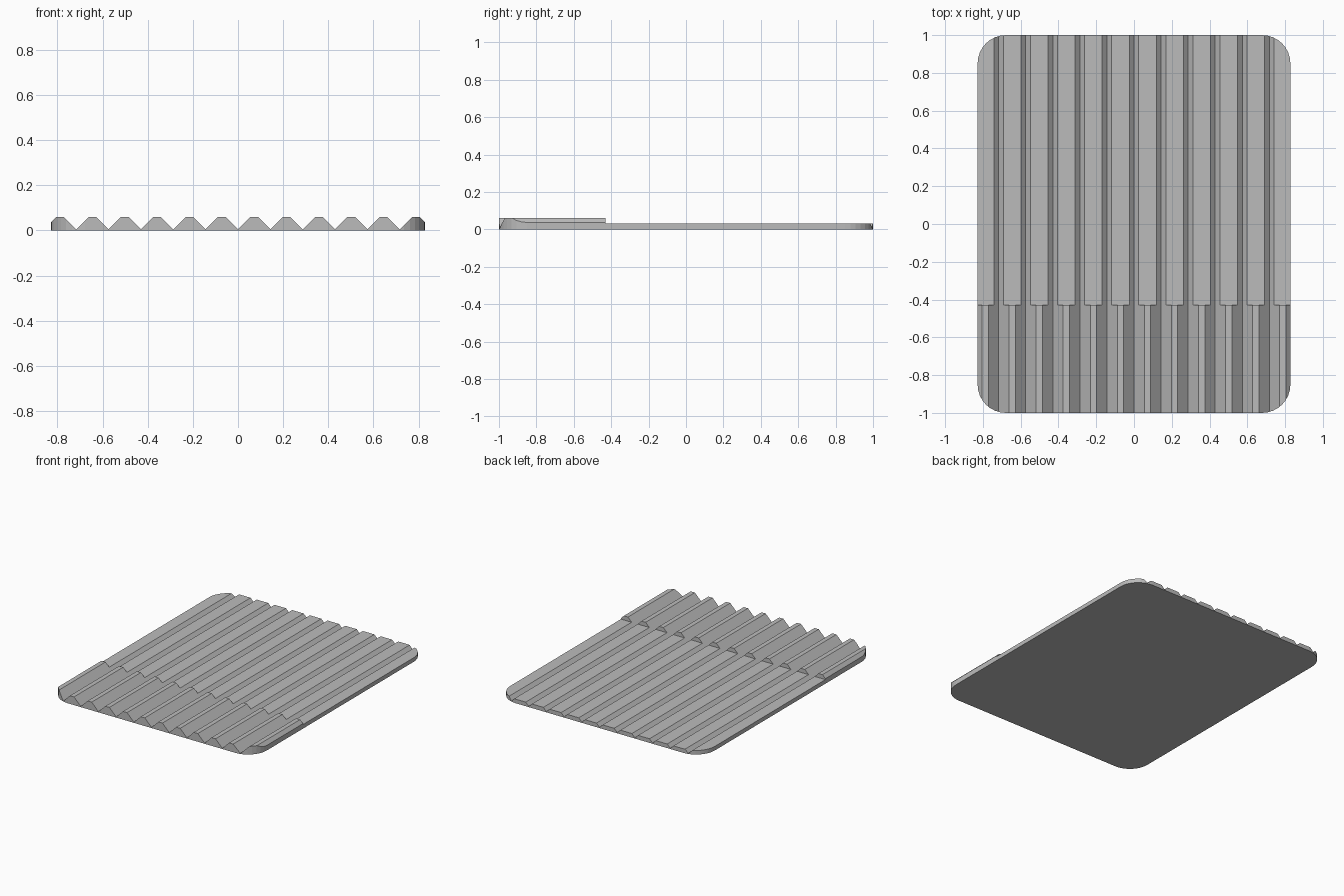
import bpy
import bmesh
from math import pi, cos, sin

HALF_X, HALF_Y = 0.828, 1.0
HEIGHT, LOW_HEIGHT = 0.06, 0.03
STEP_Y = -0.43
RADIUS, SEGMENTS = 0.15, 8
PITCH, VALLEY_Z = 0.1433, 0.005

cube = bpy.data.objects.get("Cube")
if cube:
    bpy.data.objects.remove(cube, do_unlink=True)

grey = bpy.data.materials.new("mid grey")
grey.use_nodes = True
grey.diffuse_color = (0.5, 0.5, 0.5, 1)
bsdf = next(n for n in grey.node_tree.nodes if n.type == "BSDF_PRINCIPLED")
bsdf.inputs["Base Color"].default_value = grey.diffuse_color


def add_prism(bm, points, offset):
    """Extrude a closed outline by an offset vector."""
    face = bm.faces.new([bm.verts.new(p) for p in points])
    new = bmesh.ops.extrude_face_region(bm, geom=[face])["geom"]
    verts = [g for g in new if isinstance(g, bmesh.types.BMVert)]
    bmesh.ops.translate(bm, verts=verts, vec=offset)


def make_object(name, bm):
    bmesh.ops.recalc_face_normals(bm, faces=bm.faces[:])
    mesh = bpy.data.meshes.new(name)
    bm.to_mesh(mesh)
    bm.free()
    mesh.materials.append(grey)
    obj = bpy.data.objects.new(name, mesh)
    bpy.context.collection.objects.link(obj)
    return obj


# Slab with rounded corners
outline = []
for quarter, (sx, sy) in enumerate([(1, 1), (-1, 1), (-1, -1), (1, -1)]):
    for i in range(SEGMENTS + 1):
        a = (quarter + i / SEGMENTS) * pi / 2
        outline.append((sx * (HALF_X - RADIUS) + RADIUS * cos(a),
                        sy * (HALF_Y - RADIUS) + RADIUS * sin(a), 0))
bm = bmesh.new()
add_prism(bm, outline, (0, 0, HEIGHT))
plate = make_object("ribbed_plate", bm)

# Cutter that lowers the long rear section
bm = bmesh.new()
add_prism(bm, [(-1, STEP_Y, LOW_HEIGHT), (1, STEP_Y, LOW_HEIGHT),
               (1, 1.1, LOW_HEIGHT), (-1, 1.1, LOW_HEIGHT)], (0, 0, 0.1))
step_cutter = make_object("step_cutter", bm)

# V-shaped grooves running front to back, sides at 45 degrees
bm = bmesh.new()
depth = HEIGHT + 0.005 - VALLEY_Z
for k in range(-6, 7):
    x = k * PITCH
    add_prism(bm, [(x, -1.1, VALLEY_Z), (x + depth, -1.1, VALLEY_Z + depth),
                   (x - depth, -1.1, VALLEY_Z + depth)], (0, 2.2, 0))
groove_cutter = make_object("groove_cutter", bm)

for cutter in (step_cutter, groove_cutter):
    mod = plate.modifiers.new(cutter.name, "BOOLEAN")
    mod.operation = "DIFFERENCE"
    mod.solver = "EXACT"
    mod.object = cutter
    cutter.hide_render = True

# Bake the cuts and discard the cutters
depsgraph = bpy.context.evaluated_depsgraph_get()
cut_mesh = bpy.data.meshes.new_from_object(plate.evaluated_get(depsgraph))
plate.modifiers.clear()
plate.data = cut_mesh
for cutter in (step_cutter, groove_cutter):
    bpy.data.objects.remove(cutter, do_unlink=True)
